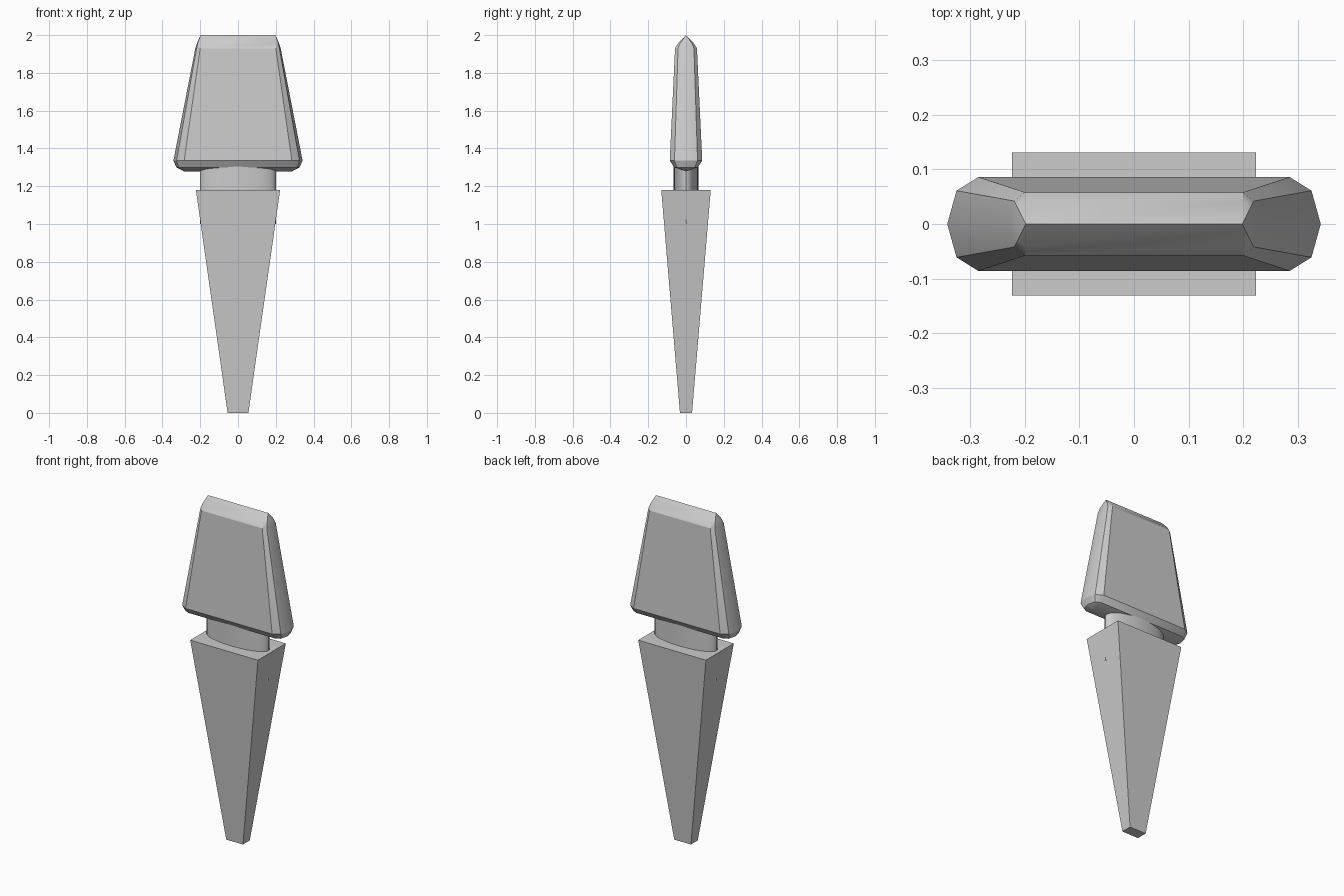
import bpy, bmesh
from math import pi, cos, sin, radians

if "Cube" in bpy.data.objects:
    bpy.data.objects.remove(bpy.data.objects["Cube"])


def loft(name, rings, smooth=None):
    """Skin a stack of equal-length point rings and cap both ends."""
    bm = bmesh.new()
    rows = [[bm.verts.new(p) for p in ring] for ring in rings]
    n = len(rows[0])
    for a, b in zip(rows, rows[1:]):
        for i in range(n):
            j = (i + 1) % n
            bm.faces.new((a[i], a[j], b[j], b[i]))
    bm.faces.new(rows[0][::-1])
    bm.faces.new(rows[-1])
    bmesh.ops.remove_doubles(bm, verts=bm.verts, dist=0.0005)
    bmesh.ops.recalc_face_normals(bm, faces=bm.faces)
    mesh = bpy.data.meshes.new(name)
    bm.to_mesh(mesh)
    bm.free()
    obj = bpy.data.objects.new(name, mesh)
    bpy.context.collection.objects.link(obj)
    if smooth:
        bpy.ops.object.select_all(action='DESELECT')
        obj.select_set(True)
        bpy.context.view_layer.objects.active = obj
        bpy.ops.object.shade_smooth_by_angle(angle=radians(smooth))
    return obj


def rect(x, y, z):
    return [(-x, -y, z), (x, -y, z), (x, y, z), (-x, y, z)]


def ellipse(x, y, z, n=32):
    return [(x * cos(2 * pi * i / n), y * sin(2 * pi * i / n), z) for i in range(n)]


def bevelled(xf, yf, xm, ym, xs, z):
    """Ten-sided outline: flat face corner, bevel middle, side point."""
    q = [(xf, yf), (xm, ym)]
    return ([(x, -y, z) for x, y in q] + [(xs, 0, z)]
            + [(x, y, z) for x, y in q[::-1]]
            + [(-x, y, z) for x, y in q] + [(-xs, 0, z)]
            + [(-x, -y, z) for x, y in q[::-1]])


# Tapered spike
loft("tapered_spike", [rect(0.055, 0.032, 0), rect(0.223, 0.131, 1.18)])

# Oval neck, sunk into the spike and the head
loft("neck", [ellipse(0.201, 0.065, 1.0), ellipse(0.201, 0.065, 1.36)], smooth=30)

# Wedge head with bevels that meet in a ridge at top and bottom
loft("head", [bevelled(*s) for s in (
    (0.285, 0, 0.285, 0, 0.285, 1.278),
    (0.285, 0.062, 0.315, 0.047, 0.326, 1.300),
    (0.285, 0.086, 0.325, 0.061, 0.342, 1.335),
    (0.200, 0.058, 0.219, 0.042, 0.226, 1.930),
    (0.200, 0.040, 0.213, 0.030, 0.217, 1.958),
    (0.198, 0, 0.198, 0, 0.198, 2.0))], smooth=30)
